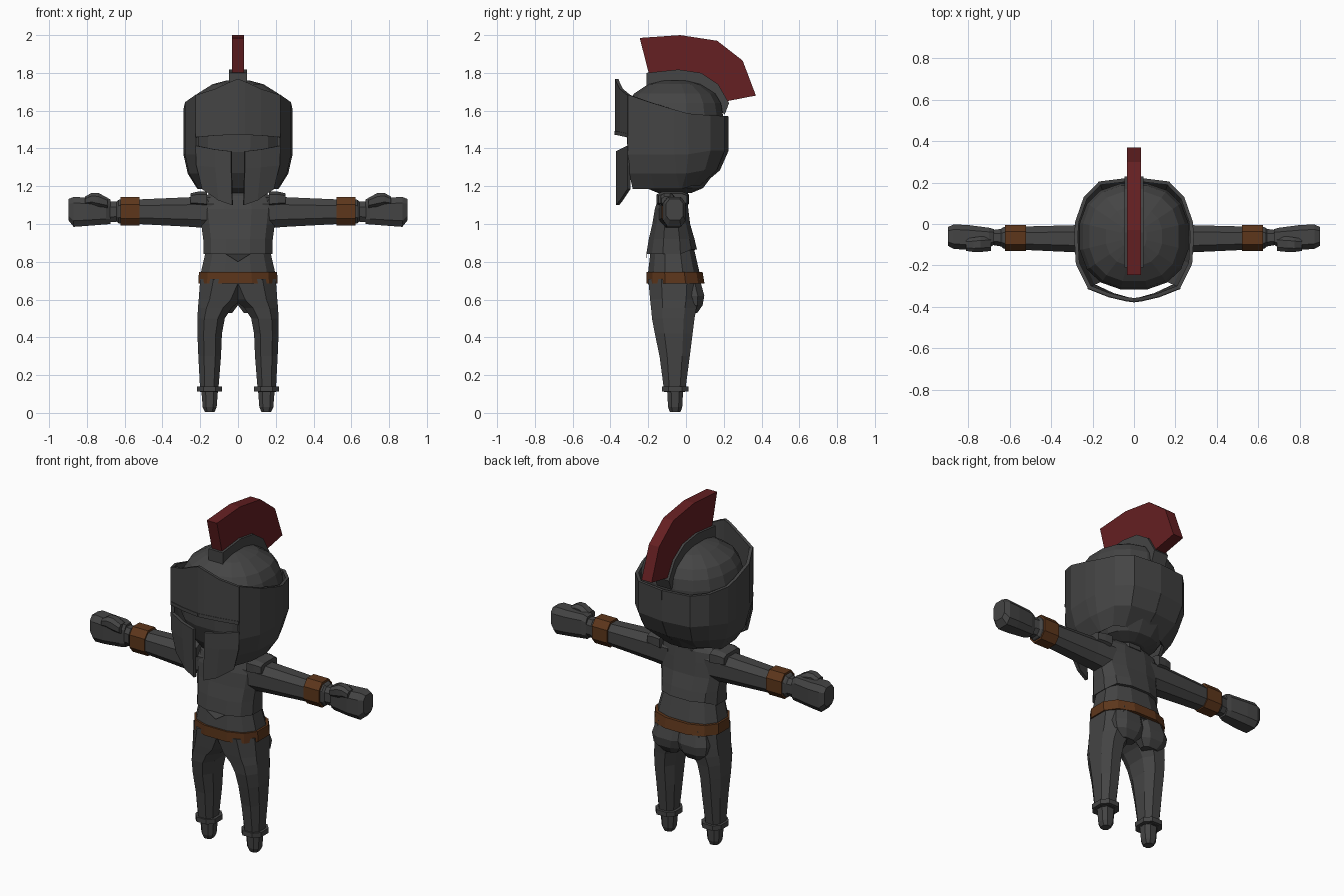
import bpy, bmesh, math


def material(name, rgb):
    m = bpy.data.materials.new(name)
    m.diffuse_color = (*rgb, 1)
    return m


STEEL = material("dark_steel", (0.058, 0.058, 0.058))
RED = material("crest_red", (0.13, 0.014, 0.016))
LEATHER = material("brown_leather", (0.11, 0.037, 0.011))


def make(name, verts, faces, mat, mirror=False, thick=0):
    mesh = bpy.data.meshes.new(name)
    mesh.from_pydata(verts, [], faces)
    bm = bmesh.new()
    bm.from_mesh(mesh)
    bmesh.ops.recalc_face_normals(bm, faces=bm.faces)
    bm.to_mesh(mesh)
    bm.free()
    mesh.materials.append(mat)
    ob = bpy.data.objects.new(name, mesh)
    bpy.context.collection.objects.link(ob)
    if thick:
        s = ob.modifiers.new("thickness", 'SOLIDIFY')
        s.thickness, s.offset = thick, 0
    if mirror:
        ob.modifiers.new("mirror", 'MIRROR')
    return ob


def loft(name, rings, mat=STEEL, axis='z', n=8, p=0.8, mirror=False):
    """Closed loft; each ring is (position, a0, a1, b0, b1): bounds across the axis."""
    unit = []
    for i in range(n):
        t = 2 * math.pi * (i + 0.5) / n
        unit.append([math.copysign(abs(f) ** p, f) for f in (math.cos(t), math.sin(t))])
    top = max(u[0] for u in unit)
    verts, faces = [], []
    for t, a0, a1, b0, b1 in rings:
        for u, v in unit:
            a = (a0 + a1) / 2 + u / top * (a1 - a0) / 2
            b = (b0 + b1) / 2 + v / top * (b1 - b0) / 2
            verts.append((a, b, t) if axis == 'z' else (t, a, b))
    for r in range(len(rings) - 1):
        for i in range(n):
            j = (i + 1) % n
            faces.append((r * n + i, r * n + j, (r + 1) * n + j, (r + 1) * n + i))
    faces += [tuple(range(n)), tuple(range((len(rings) - 1) * n, len(rings) * n))]
    return make(name, verts, faces, mat, mirror)


def strip(name, rows, mat=STEEL, mirror=False, thick=0.018):
    """Thickened sheet through equal-length rows of points."""
    w = len(rows[0])
    faces = [(r * w + i, r * w + i + 1, (r + 1) * w + i + 1, (r + 1) * w + i)
             for r in range(len(rows) - 1) for i in range(w - 1)]
    return make(name, [v for row in rows for v in row], faces, mat, mirror, thick)


def arch(name, outer, inner, half, mat):
    """Arched slab in the y-z plane, as quads between outer and inner lines."""
    n = len(outer)
    verts = [(x, y, z) for x in (-half, half) for y, z in outer + inner]
    faces = []
    for i in range(n - 1):
        o = 2 * n
        faces += [(i, i + 1, n + i + 1, n + i), (o + i, o + i + 1, o + n + i + 1, o + n + i),
                  (i, i + 1, o + i + 1, o + i), (n + i, n + i + 1, o + n + i + 1, o + n + i)]
    for i in (0, n - 1):
        faces.append((i, n + i, 3 * n + i, 2 * n + i))
    return make(name, verts, faces, mat)


# Legs, with hips overlapping at the middle
loft("leg", [(0.11, 0.105, 0.20, -0.115, -0.005), (0.30, 0.09, 0.21, -0.14, 0.02),
             (0.42, 0.085, 0.215, -0.165, 0.035), (0.50, 0.07, 0.215, -0.18, 0.045),
             (0.555, 0.035, 0.212, -0.185, 0.055), (0.60, -0.02, 0.208, -0.19, 0.065),
             (0.71, -0.08, 0.20, -0.20, 0.075)], mirror=True)
loft("seat", [(0.53, 0.03, 0.13, 0.0, 0.06), (0.57, 0.0, 0.17, -0.02, 0.088),
              (0.62, -0.02, 0.18, -0.04, 0.097), (0.70, -0.02, 0.16, -0.05, 0.075)], mirror=True)
loft("ankle_cuff", [(0.112, 0.086, 0.216, -0.128, 0.014), (0.14, 0.086, 0.216, -0.128, 0.014)],
     mirror=True)
loft("foot", [(0.004, 0.125, 0.175, -0.085, -0.03), (0.03, 0.113, 0.187, -0.095, -0.02),
              (0.12, 0.106, 0.194, -0.10, -0.015)], mirror=True)

# Trunk
loft("abdomen", [(0.68, -0.20, 0.20, -0.20, 0.08), (0.75, -0.195, 0.195, -0.20, 0.07),
                 (0.88, -0.165, 0.165, -0.185, 0.04)], n=12)
loft("belt", [(0.685, -0.21, 0.21, -0.21, 0.098), (0.745, -0.207, 0.207, -0.21, 0.088)],
     LEATHER, n=12)
cuirass = loft("cuirass", [(0.85, -0.182, 0.182, -0.21, 0.058), (0.92, -0.184, 0.184, -0.197, 0.045),
                           (1.0, -0.195, 0.195, -0.178, 0.022), (1.08, -0.205, 0.205, -0.165, 0.012),
                           (1.14, -0.19, 0.19, -0.145, 0.005), (1.17, -0.13, 0.13, -0.125, -0.01)],
               n=12)
# Pointed hem on the front, slightly raised at the back
bm = bmesh.new()
bm.from_mesh(cuirass.data)
hem = [e for e in bm.edges if all(v.co.z < 0.86 and v.co.y < -0.19 for v in e.verts)]
bmesh.ops.subdivide_edges(bm, edges=[e for e in hem if abs(sum(v.co.x for v in e.verts)) < 0.01],
                          cuts=1)
for v in bm.verts:
    if v.co.z < 0.86:
        v.co.z += 0.015 if v.co.y > 0 else (-0.05 if abs(v.co.x) < 0.01 else -0.01)
bm.to_mesh(cuirass.data)
bm.free()
loft("neck", [(1.14, -0.08, 0.08, -0.14, 0.01), (1.22, -0.07, 0.07, -0.13, 0.01)])

# Arms and hands
loft("arm", [(0.12, -0.145, 0.0, 0.975, 1.15), (0.25, -0.138, -0.005, 0.985, 1.142),
             (0.53, -0.125, -0.012, 1.0, 1.13)], axis='x', mirror=True)
loft("shoulder_plate", [(0.165, -0.155, 0.015, 1.09, 1.172), (0.21, -0.155, 0.012, 1.095, 1.172),
                        (0.252, -0.145, 0.005, 1.10, 1.162)], axis='x', p=0.55, mirror=True)
loft("arm_band", [(0.522, -0.13, -0.005, 0.992, 1.142), (0.622, -0.13, -0.005, 0.992, 1.142)],
     LEATHER, axis='x', mirror=True)
loft("wrist", [(0.61, -0.122, -0.012, 1.0, 1.132), (0.632, -0.118, -0.016, 1.003, 1.128),
               (0.642, -0.108, -0.024, 1.012, 1.118), (0.69, -0.10, -0.03, 1.01, 1.118)],
     axis='x', mirror=True)
loft("hand", [(0.675, -0.10, -0.025, 1.0, 1.13), (0.70, -0.115, -0.018, 0.998, 1.14),
              (0.80, -0.125, -0.005, 0.99, 1.14), (0.87, -0.12, -0.002, 0.985, 1.143),
              (0.898, -0.105, -0.015, 1.02, 1.132)], axis='x', p=0.6, mirror=True)
loft("thumb", [(0.69, -0.13, -0.06, 1.085, 1.138), (0.74, -0.135, -0.06, 1.09, 1.165),
               (0.775, -0.135, -0.065, 1.10, 1.165), (0.81, -0.13, -0.07, 1.10, 1.145)],
     axis='x', mirror=True)

# Skull of the helmet
C = -0.06
loft("helmet_dome", [(z, -rx, rx, C - ry, C + ry) for z, rx, ry in
                     ((1.165, 0.09, 0.09), (1.19, 0.16, 0.15), (1.27, 0.21, 0.21),
                      (1.38, 0.255, 0.25), (1.58, 0.262, 0.255), (1.64, 0.245, 0.245),
                      (1.69, 0.215, 0.215), (1.74, 0.135, 0.14), (1.76, 0.06, 0.07))],
     n=16, p=0.85)

# Wrap-around helmet wall: half outline (x, y, top z), mirrored
outline = [(0.215, -0.305, 1.685), (0.272, -0.19, 1.645), (0.28, -0.06, 1.605),
           (0.275, 0.01, 1.585), (0.235, 0.125, 1.575), (0.165, 0.197, 1.572), (0, 0.217, 1.57)]
rows = [[(x, y, z) for x, y, z in outline]]
for z, sx, sy in ((1.37, 1, 1), (1.27, 0.92, 0.84), (1.19, 0.74, 0.5)):
    rows.append([(x * sx, C + (y - C) * sy if y > C else y + (1 - sx) * 0.1,
                  z + (0.02 if y > 0.1 else 0)) for x, y, _ in outline])
strip("helmet_wall", rows, mirror=True)

# Brow plate with raised centre
front = [(0, -0.366), (0.035, -0.362), (0.12, -0.342), (0.222, -0.302)]
brow = [[(x, y, z) for (x, y), z in zip(front, zs)] for zs in
        ((1.768, 1.755, 1.715, 1.682), (1.478, 1.478, 1.474, 1.465))]
strip("brow_plate", brow, mirror=True)
strip("brow_rim", [[(x, y - 0.006, z) for (x, y), z in zip(front, zs)]
                   for zs in ((1.492, 1.492, 1.488, 1.479), (1.472, 1.472, 1.468, 1.459))],
      mirror=True, thick=0.012)

# Cheek plates either side of the mouth slot
strip("cheek_plate", [[(x * s, y, z) for (x, y), z in zip(front[1:], zs)] for s, zs in
                      ((1, (1.385, 1.395, 1.415)), (0.98, (1.30, 1.30, 1.31)),
                       (0.84, (1.10, 1.125, 1.185)))], mirror=True)

# Crest and its mount
arch("crest_mount", [(-0.21, 1.80), (-0.04, 1.818), (0.08, 1.80), (0.17, 1.74), (0.228, 1.64)],
     [(-0.21, 1.69), (-0.05, 1.72), (0.07, 1.70), (0.14, 1.63), (0.205, 1.58)], 0.047, STEEL)
arch("crest", [(-0.245, 1.985), (-0.03, 2.0), (0.165, 1.97), (0.30, 1.865), (0.37, 1.68)],
     [(-0.195, 1.79), (-0.04, 1.81), (0.08, 1.79), (0.165, 1.73), (0.215, 1.65)], 0.033, RED)
